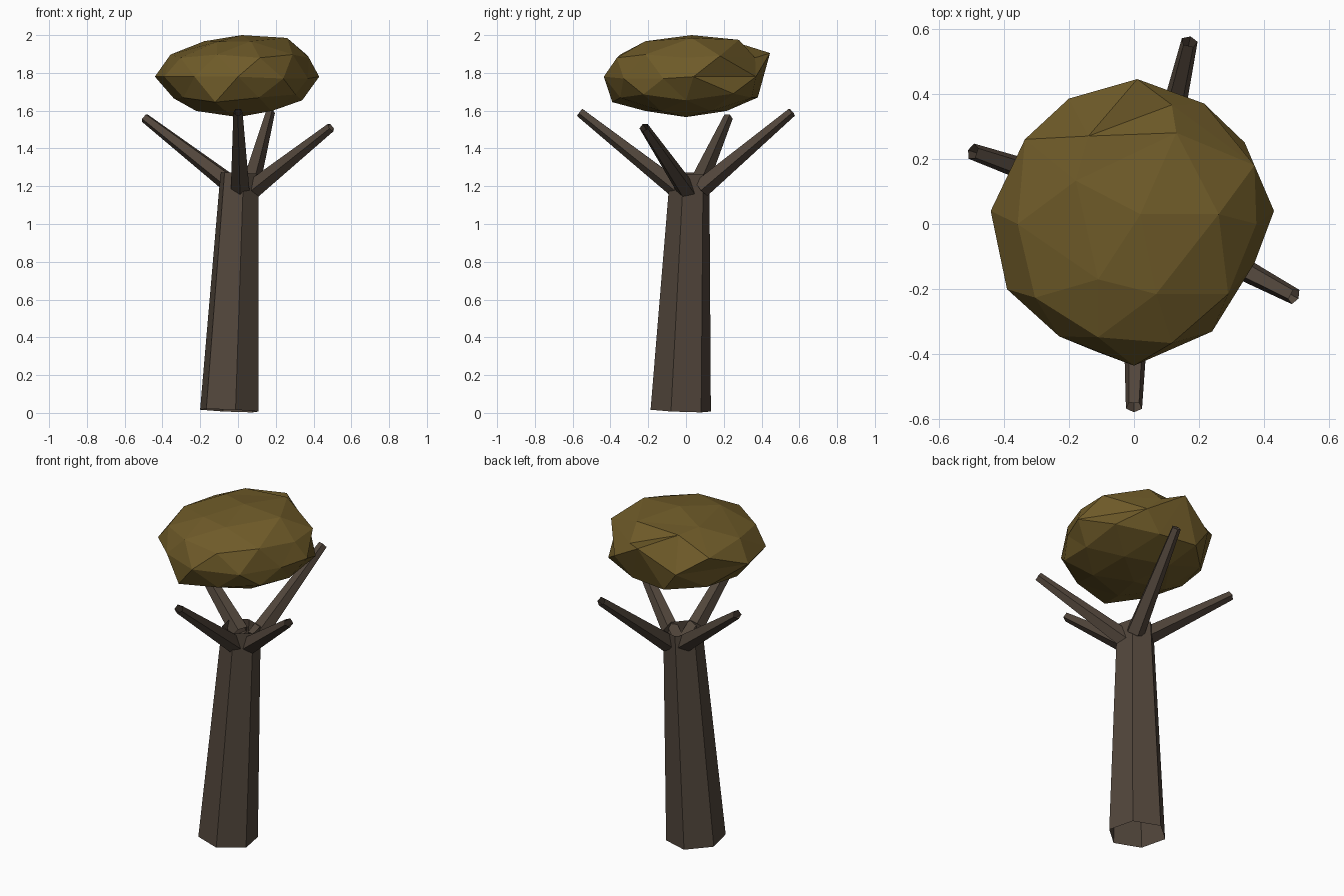
import bpy, bmesh, math
from mathutils import Vector

if "Cube" in bpy.data.objects:
    bpy.data.objects.remove(bpy.data.objects["Cube"])


def material(name, rgb):
    m = bpy.data.materials.new(name)
    m.diffuse_color = (*rgb, 1)
    m.use_nodes = True
    m.node_tree.nodes["Principled BSDF"].inputs["Base Color"].default_value = m.diffuse_color
    return m


bark = material("bark", (0.085, 0.062, 0.045))
leaf = material("leaf", (0.16, 0.105, 0.022))


def add_object(name, bm, mat):
    mesh = bpy.data.meshes.new(name)
    bm.to_mesh(mesh)
    bm.free()
    mesh.materials.append(mat)
    obj = bpy.data.objects.new(name, mesh)
    bpy.context.collection.objects.link(obj)
    return obj


def limb(name, start, end, r1, r2, sides, angle):
    """Open tapered tube between two points, first corner at the given angle."""
    start, end = Vector(start), Vector(end)
    rot = (end - start).to_track_quat('Z', 'Y')
    bm = bmesh.new()
    rings = []
    for p, r in ((start, r1), (end, r2)):
        ring = []
        for i in range(sides):
            a = angle + i * math.tau / sides
            ring.append(bm.verts.new(p + rot @ Vector((r * math.cos(a), r * math.sin(a), 0))))
        rings.append(ring)
    for i in range(sides):
        j = (i + 1) % sides
        bm.faces.new((rings[0][i], rings[0][j], rings[1][j], rings[1][i]))
    add_object(name, bm, bark)


# Leaning six-sided trunk
limb("trunk", (-0.046, -0.028, 0.012), (0.008, 0.02, 1.268), 0.163, 0.106, 6, math.pi / 2)

# Four five-sided branches
branches = {
    "branch_front": ((0.012, -0.03, 1.175), (0, -0.562, 1.593)),
    "branch_right": ((0.06, 0.008, 1.17), (0.492, -0.222, 1.512)),
    "branch_back": ((0.06, 0.08, 1.19), (0.17, 0.56, 1.593)),
    "branch_left": ((-0.03, 0.062, 1.205), (-0.495, 0.222, 1.563)),
}
for name, (a, b) in branches.items():
    limb(name, a, b, 0.053, 0.026, 5, -math.pi / 2)

# Faceted leaf crown: flattened icosphere with corners nudged to an uneven outline
bm = bmesh.new()
bmesh.ops.create_icosphere(bm, subdivisions=2, radius=1)
for v in bm.verts:
    v.co = Vector((v.co.x * 0.42, v.co.y * 0.43, 1.783 + v.co.z * 0.217))
corners = [
    (0.01, 0.445, 1.905), (0, -0.435, 1.78), (0.37, 0.18, 1.89), (0.43, 0.04, 1.78),
    (0.37, -0.12, 1.77), (0.24, -0.33, 1.77), (-0.23, -0.345, 1.78), (-0.39, -0.2, 1.78),
    (-0.44, 0.04, 1.78), (-0.335, 0.26, 1.87), (-0.2, 0.385, 1.78), (0.215, 0.37, 1.78),
    (0.34, 0.25, 1.69), (0.26, 0.03, 1.985), (0.13, 0.28, 1.975), (-0.14, 0.27, 1.96),
    (-0.11, -0.17, 1.965), (-0.12, -0.39, 1.645), (-0.12, 0.38, 1.67), (0.34, 0, 1.655),
    (-0.34, 0, 1.665), (0.02, 0.03, 2.0),
]
free = list(bm.verts)
rest = {v: v.co.copy() for v in free}
for c in sorted(map(Vector, corners), key=lambda c: min((c - p).length for p in rest.values())):
    v = min(free, key=lambda v: (rest[v] - c).length)
    v.co = c
    free.remove(v)
add_object("leaf_crown", bm, leaf)
